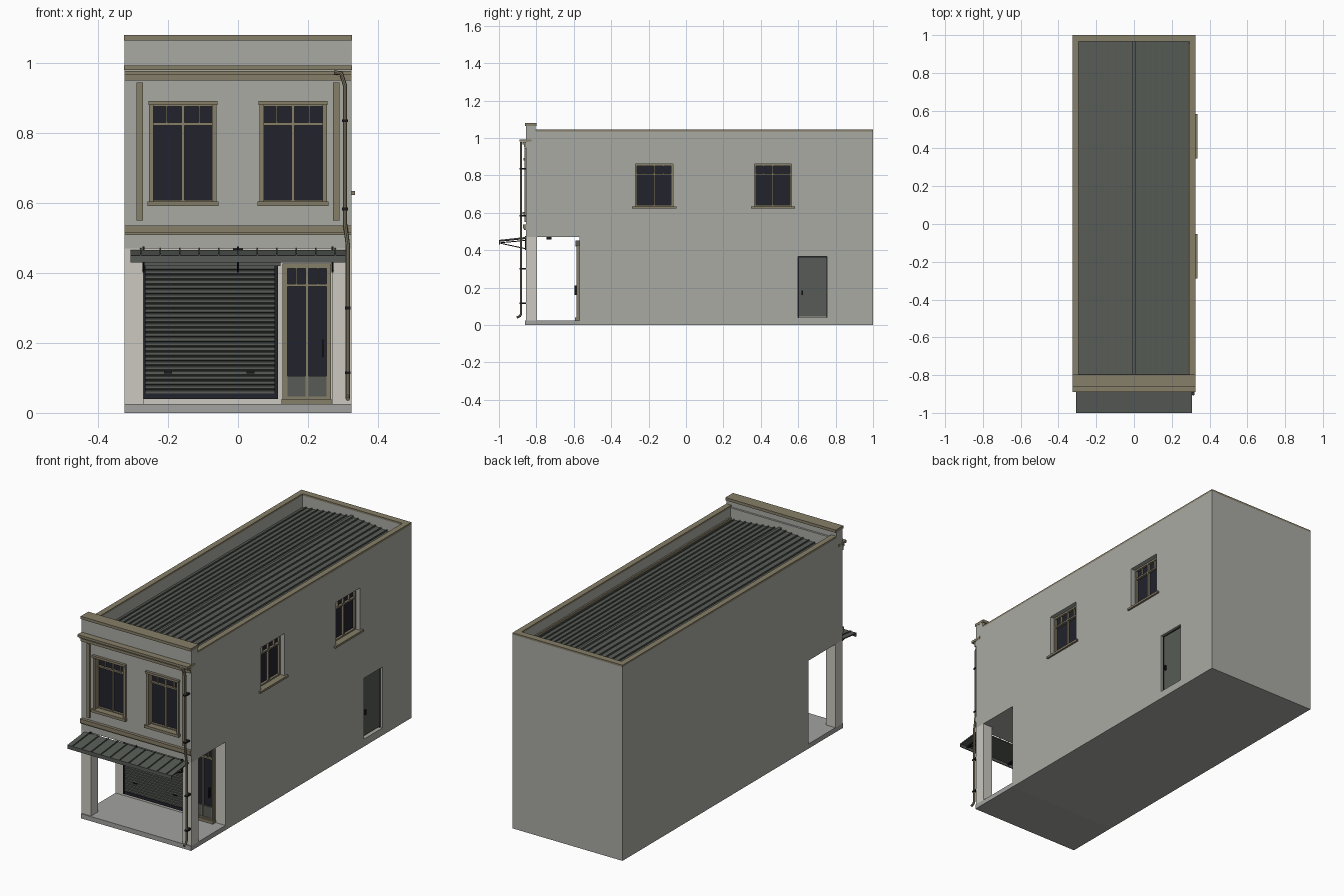
import bpy, bmesh
from mathutils import Vector, Matrix

cube = bpy.data.objects.get("Cube")
if cube:
    bpy.data.objects.remove(cube, do_unlink=True)


def material(name, r, g, b):
    m = bpy.data.materials.new(name)
    m.use_nodes = True
    m.diffuse_color = (r, g, b, 1)
    m.node_tree.nodes["Principled BSDF"].inputs["Base Color"].default_value = (r, g, b, 1)
    return m


WALL = material("grey_render", .40, .40, .37)
CREAM = material("cream_render", .60, .58, .52)
TAN = material("tan_trim", .24, .21, .14)
METAL = material("grey_green_metal", .095, .105, .092)
GLASS = material("dark_glass", .016, .016, .026)
BLACK = material("black_metal", .010, .010, .012)
CONCRETE = material("concrete", .36, .36, .35)


def finish(name, bm, mat):
    bmesh.ops.recalc_face_normals(bm, faces=bm.faces)
    me = bpy.data.meshes.new(name)
    bm.to_mesh(me)
    bm.free()
    me.materials.append(mat)
    ob = bpy.data.objects.new(name, me)
    bpy.context.collection.objects.link(ob)
    return ob


def boxes(name, mat, *spans):
    """One object of boxes, each given as (x0, x1, y0, y1, z0, z1)."""
    bm = bmesh.new()
    for x0, x1, y0, y1, z0, z1 in spans:
        m = Matrix.Translation(((x0 + x1) / 2, (y0 + y1) / 2, (z0 + z1) / 2))
        s = Matrix.Diagonal((abs(x1 - x0), abs(y1 - y0), abs(z1 - z0), 1))
        bmesh.ops.create_cube(bm, size=1, matrix=m @ s)
    return finish(name, bm, mat)


def bars(name, mat, w, h, *ends):
    """Straight bars of section w by h between pairs of points."""
    bm = bmesh.new()
    for p, q in ends:
        p, q = Vector(p), Vector(q)
        d = q - p
        m = Matrix.Translation((p + q) / 2) @ d.to_track_quat('Y', 'Z').to_matrix().to_4x4()
        bmesh.ops.create_cube(bm, size=1, matrix=m @ Matrix.Diagonal((w, d.length, h, 1)))
    return finish(name, bm, mat)


def extrude(name, mat, profile, a, b, axis):
    """Closed profile pushed along x (points are y, z) or y (points are x, z)."""
    bm = bmesh.new()
    put = (lambda p, t: (t, p[0], p[1])) if axis == 'x' else (lambda p, t: (p[0], t, p[1]))
    face = bm.faces.new([bm.verts.new(put(p, a)) for p in profile])
    move = Vector((b - a, 0, 0) if axis == 'x' else (0, b - a, 0))
    new = bmesh.ops.extrude_face_region(bm, geom=[face], use_keep_orig=True)
    bmesh.ops.translate(bm, vec=move, verts=[v for v in new["geom"] if isinstance(v, bmesh.types.BMVert)])
    return finish(name, bm, mat)


W, FRONT, BACK, SHOP, CEIL = .325, -.855, 1.0, -.57, .47


# Spans on a facade: u along it, d outward from it
def on_front(u0, u1, d0, d1, z0, z1):
    return (u0, u1, FRONT - d1, FRONT - d0, z0, z1)


def on_shop(u0, u1, d0, d1, z0, z1):
    return (u0, u1, SHOP - d1, SHOP - d0, z0, z1)


def on_side(u0, u1, d0, d1, z0, z1):
    return (W + d0, W + d1, u0, u1, z0, z1)


# Body with arcade, cut by the roof well, windows and side door
FRONT_WINDOWS = [(-.25, -.065), (.065, .25)]
SIDE_WINDOWS = [(-.27, -.07), (.365, .565)]
body = extrude("building_body", WALL,
               [(SHOP, 0), (BACK, 0), (BACK, 1.035), (-.805, 1.035), (-.805, 1.065),
                (FRONT, 1.065), (FRONT, CEIL), (SHOP, CEIL)], -W, W, 'x')
cuts = [(-.295, .295, -.795, .965, .94, 1.2), on_side(.60, .755, -.022, .05, .04, .365)]
cuts += [on_front(a, b, -.04, .05, .60, .885) for a, b in FRONT_WINDOWS]
cuts += [on_side(a, b, -.04, .05, .632, .86) for a, b in SIDE_WINDOWS]
cutter = boxes("opening_cutter", WALL, *cuts)
cutter.hide_render = True
mod = body.modifiers.new("openings", 'BOOLEAN')
mod.object, mod.operation, mod.solver = cutter, 'DIFFERENCE', 'EXACT'
bpy.context.view_layer.objects.active = body
bpy.ops.object.modifier_apply(modifier=mod.name)
bpy.data.objects.remove(cutter, do_unlink=True)
body.data.materials.clear()
body.data.materials.append(WALL)
body.data.materials.append(CREAM)
for f in body.data.polygons:
    f.material_index = int(f.normal.y < -.9 and abs(f.center.y - SHOP) < .01 and f.center.z < CEIL)

# Arcade floor, columns and ceiling lamp
boxes("arcade_floor", CONCRETE, (-W, W, -.86, SHOP, 0, .025))
boxes("arcade_columns", CREAM, *[(s * W, s * .27, FRONT, -.797, .025, CEIL) for s in (-1, 1)])
boxes("ceiling_lamp", BLACK, (-.015, .015, -.745, -.718, .457, CEIL))


def window(name, put, u0, u1, z0, z1, transom, glass_d, frame=.009):
    """Glass with frame, centre mullion, transom and small upper bars."""
    mid, g = (u0 + u1) / 2, glass_d
    boxes(name + "_glass", GLASS, put(u0, u1, g - .004, g, z0, z1))
    spans = [(u0, u0 + frame, z0, z1), (u1 - frame, u1, z0, z1), (u0, u1, z0, z0 + frame),
             (u0, u1, z1 - frame, z1), (mid - .004, mid + .004, z0, z1),
             (u0, u1, transom - .004, transom + .004)]
    for q in ((u0 + mid) / 2, (u1 + mid) / 2):
        spans.append((q - .002, q + .002, transom, z1))
    boxes(name + "_frame", TAN, *[put(a, b, g - .002, g + .012, c, d) for a, b, c, d in spans])


# Front windows with architrave, lintel and sill
for i, (a, b) in enumerate(FRONT_WINDOWS):
    n = f"front_window_{i + 1}"
    window(n, on_front, a, b, .60, .885, .826, -.028)
    boxes(n + "_surround", TAN,
          on_front(a - .004, a + .009, -.02, .008, .60, .882),
          on_front(b - .009, b + .004, -.02, .008, .60, .882),
          on_front(a - .006, b + .006, -.02, .014, .880, .892),
          on_front(a - .009, b + .009, -.03, .018, .591, .605))

# Side windows and side door
for i, (a, b) in enumerate(SIDE_WINDOWS):
    n = f"side_window_{i + 1}"
    window(n, on_side, a, b, .632, .86, .805, -.036)
    boxes(n + "_sill", TAN, on_side(a - .018, b + .018, -.03, .010, .623, .634))
boxes("side_door", METAL, on_side(.605, .75, -.024, -.015, .045, .36))
boxes("side_door_frame", BLACK, on_side(.60, .605, -.024, -.013, .04, .365),
      on_side(.75, .755, -.024, -.013, .04, .365), on_side(.60, .755, -.024, -.013, .36, .365))
boxes("side_door_handle", BLACK, on_side(.618, .626, -.016, -.004, .16, .185))

# Roller shutter with ribbed slats
slats, z0, z1 = 27, .052, .422
step = (z1 - z0) / slats
profile = [(SHOP, z1), (SHOP, z0)]
for i in range(slats):
    z = z0 + i * step
    profile += [(-.573, z), (-.579, z + step * .25), (-.579, z + step * .8)]
extrude("roller_shutter", METAL, profile + [(-.573, z1)], -.265, .106, 'x')
boxes("shutter_guides", GLASS, on_shop(-.271, -.264, 0, .014, .04, .425),
      on_shop(.105, .115, 0, .014, .04, .425), on_shop(-.265, .106, 0, .012, .04, .056))
boxes("shutter_housing", METAL, on_shop(-.273, .122, 0, .022, .42, .452))
boxes("shutter_handles", BLACK, *[on_shop(x - .011, x + .011, .008, .016, .112, .118)
                                  for x in (-.20, .036)])

# Shop door
window("shop_door", on_shop, .135, .260, .04, .42, .365, .004, .007)
boxes("shop_door_surround", TAN, on_shop(.127, .138, 0, .014, .03, .425),
      on_shop(.257, .266, 0, .014, .03, .425), on_shop(.127, .266, 0, .016, .417, .427),
      on_shop(.125, .268, 0, .024, .025, .040))
boxes("shop_door_panels", METAL, on_shop(.142, .194, 0, .012, .045, .106),
      on_shop(.202, .254, 0, .012, .045, .106))
boxes("shop_door_handle", BLACK, on_shop(.240, .245, .012, .026, .16, .21))

# Front bands, pilasters, cornice and parapet caps
boxes("floor_band", TAN, on_front(-W, W, 0, .010, .508, .517), on_front(-W, W, 0, .016, .515, .536))
boxes("pilasters", TAN, *[on_front(s * .272, s * .290, 0, .008, .55, .945) for s in (-1, 1)])
boxes("cornice", TAN, on_front(-W, W, 0, .012, .950, .968), on_front(-W, W, 0, .018, .966, .978),
      (-W - .001, W + .001, -.89, -.825, .980, .993))
boxes("front_parapet_cap", TAN, (-W - .001, W + .001, -.862, -.798, 1.065, 1.08))
boxes("parapet_caps", TAN, (-W, -.295, -.805, BACK, 1.033, 1.045),
      (.295, W, -.805, BACK, 1.033, 1.045), (-.295, .295, .965, BACK, 1.033, 1.045))

# Gabled metal roof with standing seams, ridge cap and gutter
RIDGE, EAVE, HALF = 1.0, .972, .295
extrude("roof", METAL, [(-HALF, .935), (HALF, .935), (HALF, EAVE), (0, RIDGE), (-HALF, EAVE)],
        -.795, .965, 'y')
seams = []
for s in (-1, 1):
    for i in range(1, 9):
        x = s * i * .034
        z = RIDGE - (RIDGE - EAVE) * abs(x) / HALF
        seams.append((x - .003, x + .003, -.795, .965, z - .004, z + .006))
boxes("roof_seams", METAL, *seams)
boxes("roof_ridge", METAL, (-.008, .008, -.795, .965, .99, 1.009))
boxes("roof_edge_trim", TAN, (.287, .295, -.795, .955, .96, .985))

# Awning sheet, seams, front lip and brackets
extrude("awning_sheet", METAL, [(FRONT, .466), (-1, .450), (-1, .430), (-.995, .430), (-.995, .445),
                                (FRONT, .460)], -.308, .308, 'x')
bars("awning_seams", METAL, .004, .006,
     *[((i * .0555, -.999, .452), (i * .0555, FRONT, .468)) for i in range(-5, 6)])
BRACKETS = (-.27, 0, .27)
bars("awning_struts", BLACK, .006, .005, *[((x, -.992, .437), (x, -.858, .408)) for x in BRACKETS],
     *[((x, -.992, .440), (x, -.858, .452)) for x in BRACKETS])
boxes("awning_brackets", BLACK, *[(x - .003, x + .003, -.862, -.853, .402, .475) for x in BRACKETS])

# Downpipe with wall clips
curve = bpy.data.curves.new("downpipe", 'CURVE')
curve.dimensions, curve.bevel_depth, curve.bevel_resolution = '3D', .0062, 2
curve.use_fill_caps = True
path = [(.275, -.882, .974), (.295, -.882, .970), (.306, -.882, .935), (.306, -.882, .54),
        (.314, -.882, .48), (.314, -.882, .06), (.314, -.888, .048), (.314, -.905, .040)]
spline = curve.splines.new('POLY')
spline.points.add(len(path) - 1)
for p, co in zip(spline.points, path):
    p.co = (*co, 1)
curve.materials.append(TAN)
pipe = bpy.data.objects.new("downpipe", curve)
bpy.context.collection.objects.link(pipe)
bpy.ops.object.select_all(action='DESELECT')
pipe.select_set(True)
bpy.context.view_layer.objects.active = pipe
bpy.ops.object.convert(target='MESH')
bpy.ops.object.shade_smooth_by_angle()
boxes("downpipe_clips", BLACK, *[(x - .008, x + .008, -.890, FRONT, z - .004, z + .004)
                                 for x, z in ((.306, .835), (.306, .583), (.314, .30), (.314, .115))])
